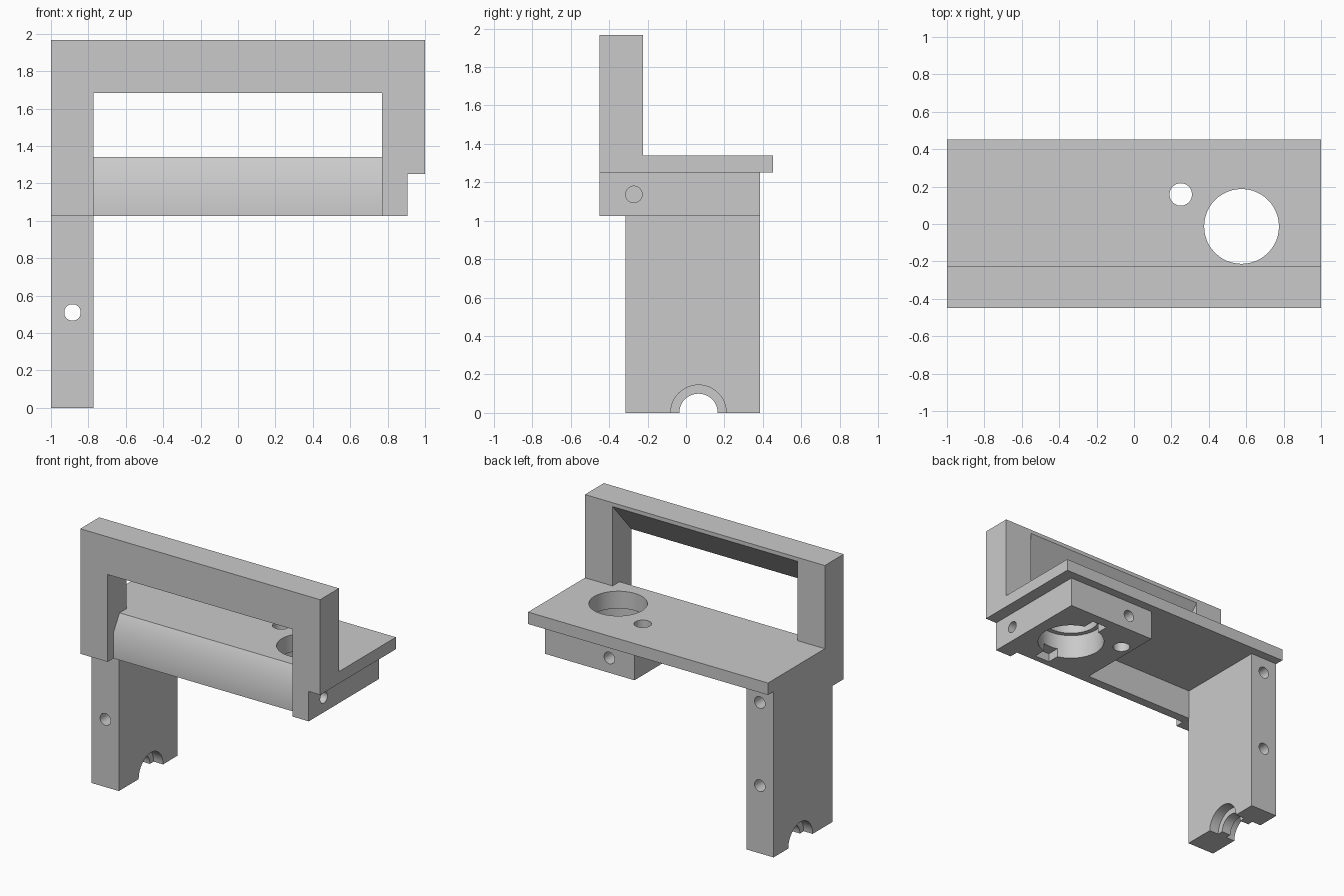
import bpy, bmesh, math
from mathutils import Vector

cube = bpy.data.objects.get("Cube")
if cube:
    bpy.data.objects.remove(cube, do_unlink=True)

grey = bpy.data.materials.new("plain grey")
grey.use_nodes = True
colour = (0.59, 0.59, 0.59, 1)
grey.diffuse_color = colour
grey.node_tree.nodes["Principled BSDF"].inputs["Base Color"].default_value = colour


def place(axis, p, depth):
    """Turn a 2D profile point into 3D, with depth along the given axis."""
    a, b = p
    return {"x": (depth, a, b), "y": (a, depth, b), "z": (a, b, depth)}[axis]


def prism(name, axis, profile, start, end):
    bm = bmesh.new()
    face = bm.faces.new([bm.verts.new(place(axis, p, start)) for p in profile])
    moved = bmesh.ops.extrude_face_region(bm, geom=[face])["geom"]
    bmesh.ops.translate(bm, vec=Vector(place(axis, (0, 0), end - start)),
                        verts=[v for v in moved if isinstance(v, bmesh.types.BMVert)])
    bmesh.ops.recalc_face_normals(bm, faces=bm.faces)
    mesh = bpy.data.meshes.new(name)
    bm.to_mesh(mesh)
    bm.free()
    mesh.materials.append(grey)
    obj = bpy.data.objects.new(name, mesh)
    bpy.context.collection.objects.link(obj)
    return obj


def rect(a0, a1, b0, b1):
    return [(a0, b0), (a1, b0), (a1, b1), (a0, b1)]


def circle(a, b, r, n=48):
    return [(a + r * math.cos(math.tau * i / n), b + r * math.sin(math.tau * i / n))
            for i in range(n)]


def cut(targets, axis, profile, start, end):
    cutter = prism("cutter", axis, profile, start, end)
    cutter.hide_render = True
    for obj in targets:
        mod = obj.modifiers.new("cut", "BOOLEAN")
        mod.operation, mod.solver, mod.object = "DIFFERENCE", "EXACT", cutter
        bpy.context.view_layer.objects.active = obj
        bpy.ops.object.modifier_apply(modifier=mod.name)
    bpy.data.objects.remove(cutter, do_unlink=True)


# Levels and depths shared by the parts
low, under, deck, bar, top = 1.025, 1.25, 1.34, 1.683, 1.967
front, inner, rear, lip_back = -0.45, -0.225, 0.385, -0.31
post_l, post_r, step, end = -0.772, 0.77, 0.905, 1.0

# Handle frame with its notched post
frame = prism("handle_frame", "y", [
    (-end, low), (post_l, low), (post_l, bar), (post_r, bar), (post_r, low),
    (step, low), (step, under), (end, under), (end, top), (-end, top)], front, inner)

# Sloped underside of the handle bar, rising to the back
cut([frame], "x", [(front, bar), (inner, 1.938), (inner + 0.1, 1.938),
                   (inner + 0.1, bar - 0.1), (front, bar - 0.1)], post_l, post_r)

# Deck plate
plate = prism("deck_plate", "z", rect(-end, end, inner, 0.452), under, deck)

# Rounded front lip between the posts
lip = prism("front_lip", "x", [
    (-0.38, low), (-0.38, 1.22), (-0.308, deck), (inner, deck),
    (inner, under), (lip_back, under), (lip_back, low)], post_l, post_r)

# Socket block under the deck
block = prism("socket_block", "z", [
    (0.16, lip_back), (post_r, lip_back), (post_r, inner), (step, inner),
    (step, rear), (0.16, rear)], low, under)

# Support leg
leg = prism("support_leg", "x", [
    (-0.316, 0), (rear, 0), (rear, under), (inner, under), (inner, low), (-0.316, low)],
    -end, post_l)

# Large socket: through hole, wider recess below, and two keyways
hx, hy = 0.575, -0.013
cut([plate, block], "z", circle(hx, hy, 0.2), 0.9, 1.5)
cut([block], "z", circle(hx, hy, 0.235), 0.9, 1.21)
cut([block, lip], "z", rect(hx - 0.063, hx + 0.063, hy - 0.32, hy + 0.32), 0.9, 1.09)

# Small through hole
cut([plate, block], "z", circle(0.25, 0.158, 0.06), 0.9, 1.5)

# Screw holes in the block and its end
cut([block], "y", circle(0.37, 1.137, 0.044), 0.2, 0.5)
cut([frame, block, lip], "x", circle(-0.271, 1.137, 0.043), 0.72, 1.1)

# Screw holes in the leg: one through, one blind
cut([leg], "y", circle(-0.885, 0.51, 0.044), -0.6, 0.6)
cut([leg], "y", circle(-0.885, 1.137, 0.044), 0.15, 0.6)

# Half-round bearing seat at the foot, recessed from both sides
cut([leg], "x", circle(0.065, 0, 0.1), -1.2, -0.6)
cut([leg], "x", circle(0.065, 0, 0.145), -1.2, -0.925)
cut([leg], "x", circle(0.065, 0, 0.145), -0.85, -0.6)

# Smooth curved walls, keep corners sharp
bpy.ops.object.select_all(action="DESELECT")
for obj in (frame, plate, lip, block, leg):
    obj.select_set(True)
bpy.context.view_layer.objects.active = lip
bpy.ops.object.shade_smooth_by_angle(angle=math.radians(35))
